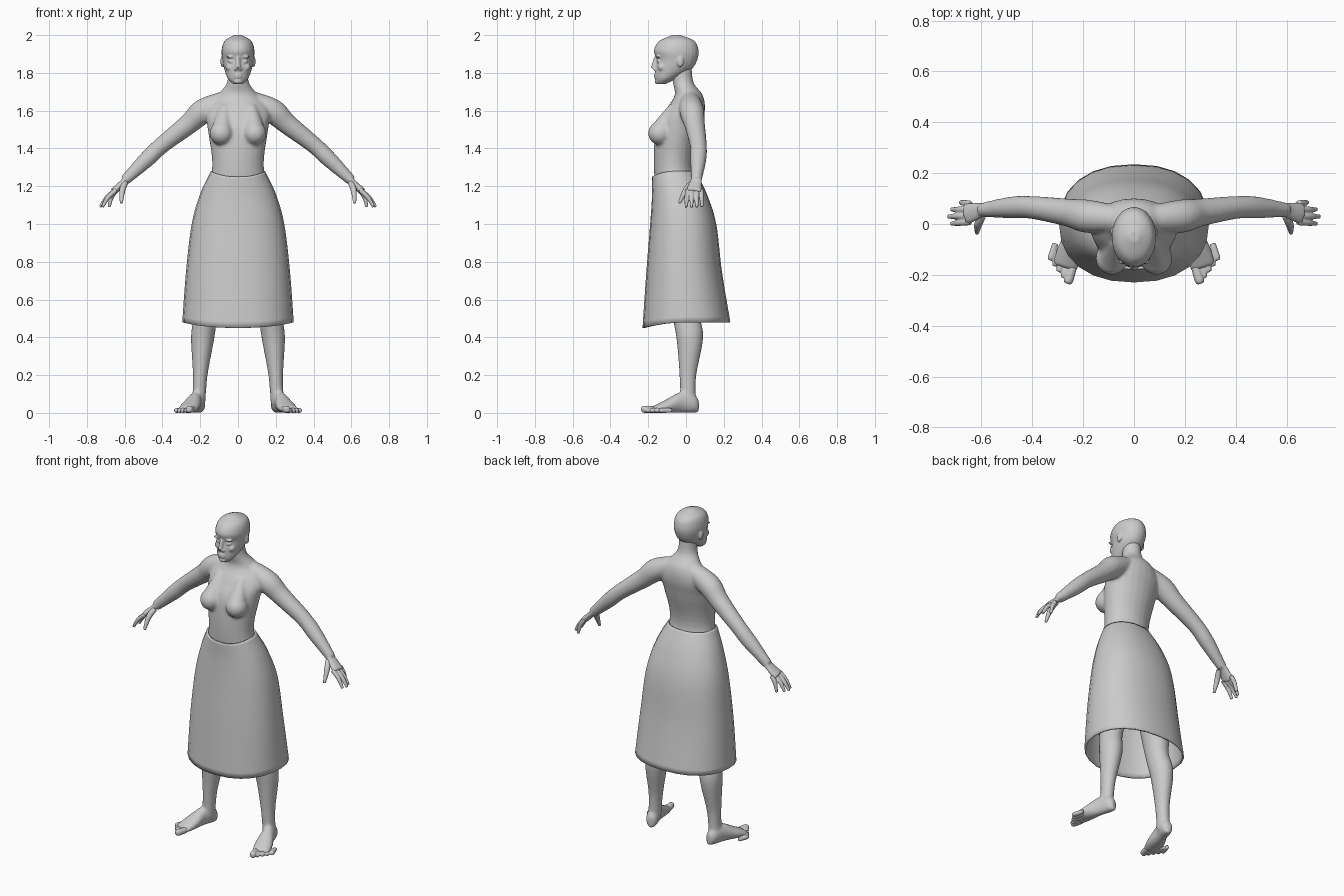
import bpy, bmesh, math
from mathutils import Vector, Matrix

default_cube = bpy.data.objects.get("Cube")
if default_cube:
    bpy.data.objects.remove(default_cube, do_unlink=True)

colour = (0.6, 0.6, 0.6, 1)
grey = bpy.data.materials.new("plain grey")
grey.use_nodes = True
grey.diffuse_color = colour
grey.node_tree.nodes["Principled BSDF"].inputs["Base Color"].default_value = colour

side_x, side_y, up = Vector((1, 0, 0)), Vector((0, 1, 0)), Vector((0, 0, 1))


def smooth(rows, steps=6):
    """Run a smooth curve through a few rows of values."""
    rows = [Vector(row) for row in rows]
    ends = [rows[0]] + rows + [rows[-1]]
    result = []
    for a, b, c, d in zip(ends, ends[1:], ends[2:], ends[3:]):
        for step in range(steps):
            t = step / steps
            bend = (2 * a - 5 * b + 4 * c - d) * t * t
            twist = (3 * b - 3 * c + d - a) * t ** 3
            result.append(b + ((c - a) * t + bend + twist) / 2)
    return result + [rows[-1]]


def oval(centre, along, across, sides=24, power=1):
    """Closed loop of points around a centre."""
    loop = []
    for index in range(sides):
        angle = math.tau * index / sides
        c, s = math.cos(angle), math.sin(angle)
        loop.append(centre + along * math.copysign(abs(c) ** power, c)
                    + across * math.copysign(abs(s) ** power, s))
    return loop


def loft(bm, loops, cap=True):
    """Bridge a list of loops, optionally closing both ends."""
    rows = [[bm.verts.new(point) for point in loop] for loop in loops]
    count = len(rows[0])
    for upper, lower in zip(rows, rows[1:]):
        for j in range(count):
            k = (j + 1) % count
            bm.faces.new((lower[j], lower[k], upper[k], upper[j]))
    if cap:
        bm.faces.new(rows[0])
        bm.faces.new(reversed(rows[-1]))


def upright(rows, power=1):
    """Loops from rows of height, half width, front and back."""
    return [oval(Vector((0, (front + back) / 2, z)), side_x * width,
                 side_y * (back - front) / 2, power=power)
            for z, width, front, back in smooth(rows)]


def tube(bm, rows, side, flat=1):
    """Limb through rows of x, y, z and radius."""
    rows = smooth(rows)
    points = [Vector(row[:3]) for row in rows]
    loops = []
    for i, point in enumerate(points):
        ahead = points[min(i + 1, len(points) - 1)]
        way = (ahead - points[max(i - 1, 0)]).normalized()
        along = (side - way * side.dot(way)).normalized()
        radius = rows[i][3]
        loops.append(oval(point, along * radius, way.cross(along) * radius * flat))
    loft(bm, loops)


def ball(bm, centre, radii):
    place = Matrix.Translation(centre) @ Matrix.Diagonal((*radii, 1))
    bmesh.ops.create_uvsphere(bm, u_segments=20, v_segments=12, radius=1, matrix=place)


def add_other_side(bm):
    everything = bm.verts[:] + bm.edges[:] + bm.faces[:]
    copy = bmesh.ops.duplicate(bm, geom=everything)["geom"]
    verts = [item for item in copy if isinstance(item, bmesh.types.BMVert)]
    bmesh.ops.scale(bm, vec=(-1, 1, 1), verts=verts)


def finish(name, bm):
    mesh = bpy.data.meshes.new(name)
    bm.to_mesh(mesh)
    bm.free()
    mesh.materials.append(grey)
    part = bpy.data.objects.new(name, mesh)
    bpy.context.scene.collection.objects.link(part)
    return part


def fuse(name, bm, voxel, rounds):
    """Blend overlapping closed parts into one smooth skin."""
    bmesh.ops.recalc_face_normals(bm, faces=bm.faces)
    part = finish(name, bm)
    skin = part.modifiers.new("skin", "REMESH")
    skin.mode = "VOXEL"
    skin.voxel_size = voxel
    skin.use_smooth_shade = True
    relax = part.modifiers.new("relax", "SMOOTH")
    relax.factor, relax.iterations = 0.5, rounds


# Breast: round lower part with a slope up to the collar
body = bmesh.new()
ball(body, (.088, -.135, 1.48), (.063, .066, .063))
tube(body, [(.07, -.06, 1.62, .03), (.085, -.13, 1.5, .055)], side_x)

# Arm from the neck to the wrist, then a flat palm
wrist, knuckles = (.6, .055, 1.23), (.66, .04, 1.17)
tube(body, [(.05, .02, 1.66, .05), (.18, .03, 1.6, .065), (.26, .045, 1.53, .055),
            (.4, .065, 1.42, .045), (.48, .065, 1.345, .043), (*wrist, .028)], side_y)
tube(body, [(*wrist, .033), (*knuckles, .045)], side_y, flat=.45)

# Leg from the hip to the ankle
tube(body, [(.1, 0, 1, .09), (.15, 0, .7, .08), (.17, 0, .52, .062),
            (.187, .02, .4, .062), (.2, .01, .2, .039), (.208, .01, .05, .035)],
     side_x, flat=1.15)

# Foot: distance from the heel, half width, height
heel = Vector((.197, .066, 0))
toe_way = Vector((.3, -.95, 0)).normalized()
toe_side = up.cross(toe_way)
loft(body, [oval(heel + toe_way * d + up * high / 2, toe_side * wide, up * high / 2)
            for d, wide, high in smooth([(0, .02, .07), (.03, .035, .1), (.1, .037, .11),
                                         (.18, .052, .07), (.25, .05, .035)])])
add_other_side(body)

# Trunk and neck
loft(body, upright([
    (.9, .16, -.12, .12), (1.1, .18, -.15, .1), (1.3, .137, -.17, .04),
    (1.5, .16, -.16, .08), (1.6, .17, -.11, .1), (1.68, .11, -.06, .09),
    (1.75, .058, -.07, .04), (1.85, .05, -.08, .03)]))
fuse("body", body, .008, 8)

# Face: eyelid, brow, cheek, nostril and ear
head = bmesh.new()
ball(head, (.036, -.142, 1.86), (.016, .012, .009))
ball(head, (.036, -.148, 1.885), (.026, .012, .007))
ball(head, (.044, -.125, 1.83), (.022, .025, .022))
ball(head, (.012, -.165, 1.82), (.009, .012, .008))
ball(head, (.083, -.03, 1.86), (.01, .018, .03))
add_other_side(head)

# Nose, lips and chin on the centre line
tube(head, [(0, -.16, 1.88, .01), (0, -.172, 1.825, .014)], side_x)
for lip in (1.79, 1.778):
    ball(head, (0, -.16, lip), (.022, .01, .007))
ball(head, (0, -.152, 1.755), (.022, .014, .014))

# Skull
loft(head, upright([
    (1.74, .025, -.15, -.11), (1.77, .054, -.162, -.05), (1.82, .073, -.163, .03),
    (1.87, .083, -.157, .06), (1.92, .087, -.17, .066), (1.97, .07, -.14, .044),
    (2, .02, -.07, -.03)]))
fuse("head", head, .005, 3)

# Fingers fan out from the knuckles, with the thumb to the front
fingers = bmesh.new()
for i in range(4):
    base = Vector((.645, .08 - .024 * i, 1.18))
    tip = Vector((.73 - .012 * (i - 2) ** 2, .085 - .028 * i, 1.09))
    middle = base.lerp(tip, .5) + Vector((.006, 0, .006))
    tube(fingers, [(*base, .013), (*middle, .012), (*tip, .008)], side_y)
tube(fingers, [(.595, .035, 1.22, .015), (.612, 0, 1.18, .016), (.618, -.036, 1.11, .008)],
     side_y)
add_other_side(fingers)
fuse("fingers", fingers, .004, 2)

# Toes step back from the big toe
toes = bmesh.new()
for i in range(5):
    radius = .013 if i else .019
    tip = Vector((.262 + .017 * i, -.235 + .023 * i, radius))
    tube(toes, [(*(tip - toe_way * back), radius * size)
                for back, size in ((.07, .9), (.015, 1), (0, .6))], toe_side)
add_other_side(toes)
fuse("toes", toes, .004, 2)

# Skirt, with both hems dipping at the front
top, hem = 1.28, .48
loops = upright([
    (top, .143, -.18, .05), (1.16, .2, -.18, .11), (1, .245, -.19, .16),
    (.75, .275, -.21, .19), (hem, .295, -.23, .235)], power=.88)
for loop in loops:
    middle = sum(point.y for point in loop) / len(loop)
    reach = max(point.y for point in loop) - middle
    for point in loop:
        forward = max(0, middle - point.y) / reach
        nearness = (2 * point.z - top - hem) / (top - hem)
        point.z -= .03 * (forward * nearness) ** 2
cloth = bmesh.new()
loft(cloth, loops, cap=False)
skirt = finish("skirt", cloth)
thickness = skirt.modifiers.new("thickness", "SOLIDIFY")
thickness.thickness, thickness.offset = .01, -1
bpy.context.view_layer.objects.active = skirt
skirt.select_set(True)
bpy.ops.object.shade_smooth_by_angle(angle=math.radians(40))
